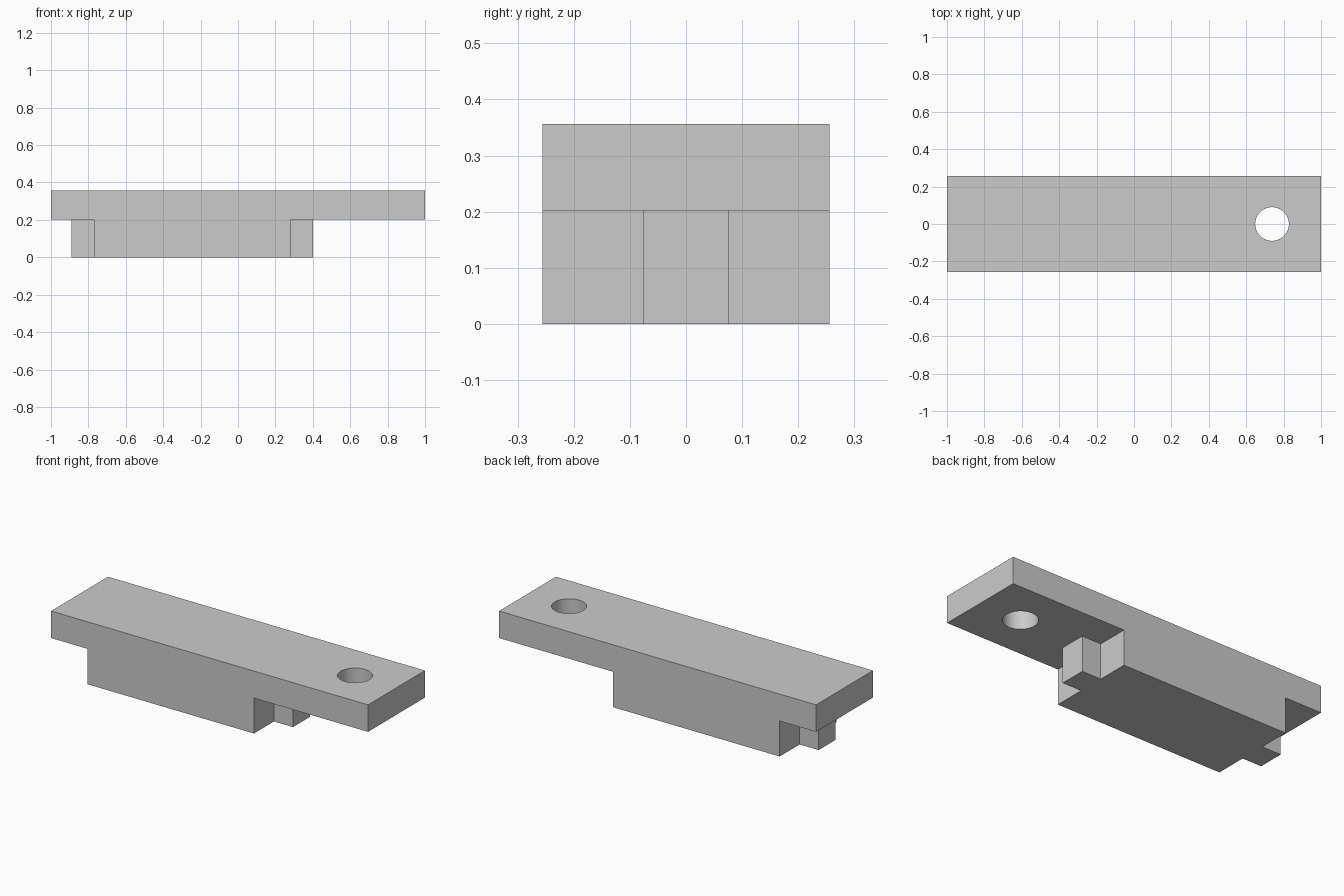
import bpy
import bmesh
from math import radians

default = bpy.data.objects.get("Cube")
if default:
    bpy.data.objects.remove(default, do_unlink=True)

GREY = (0.6, 0.6, 0.6, 1.0)
grey = bpy.data.materials.new("plain_grey")
grey.use_nodes = True
grey.diffuse_color = GREY
grey.node_tree.nodes["Principled BSDF"].inputs["Base Color"].default_value = GREY


def prism(name, outline, bottom, top):
    """Extrude a flat outline upward into a solid."""
    bm = bmesh.new()
    face = bm.faces.new([bm.verts.new((x, y, bottom)) for x, y in outline])
    raised = bmesh.ops.extrude_face_region(bm, geom=[face])["geom"]
    verts = [v for v in raised if isinstance(v, bmesh.types.BMVert)]
    bmesh.ops.translate(bm, verts=verts, vec=(0, 0, top - bottom))
    bmesh.ops.recalc_face_normals(bm, faces=bm.faces)
    mesh = bpy.data.meshes.new(name)
    bm.to_mesh(mesh)
    bm.free()
    mesh.materials.append(grey)
    obj = bpy.data.objects.new(name, mesh)
    bpy.context.collection.objects.link(obj)
    return obj


def combine(target, tool, operation):
    """Apply a boolean and discard the tool object."""
    mod = target.modifiers.new(operation.title(), "BOOLEAN")
    mod.operation = operation
    mod.solver = "EXACT"
    mod.object = tool
    bpy.context.view_layer.objects.active = target
    bpy.ops.object.modifier_apply(modifier=mod.name)
    bpy.data.objects.remove(tool, do_unlink=True)


HALF_WIDTH, TONGUE = 0.256, 0.076
STEP, HEIGHT = 0.202, 0.356

# Long top plate
plate = prism("mounting_plate",
              [(-1, -HALF_WIDTH), (1, -HALF_WIDTH), (1, HALF_WIDTH), (-1, HALF_WIDTH)],
              STEP, HEIGHT)

# Lower block with a narrow tongue at each end
half = [(-0.89, -TONGUE), (-0.77, -TONGUE), (-0.77, -HALF_WIDTH),
        (0.28, -HALF_WIDTH), (0.28, -TONGUE), (0.4, -TONGUE)]
block = prism("lower_block", half + [(x, -y) for x, y in reversed(half)], 0, STEP)
combine(plate, block, "UNION")

# Round through hole in the overhanging end
bpy.ops.mesh.primitive_cylinder_add(vertices=64, radius=0.09, depth=0.5,
                                    location=(0.738, 0, 0.28))
cutter = bpy.context.object
cutter.name = "hole_cutter"
cutter.hide_render = True
cutter.data.materials.append(grey)
combine(plate, cutter, "DIFFERENCE")

# Smooth hole wall, crisp edges elsewhere
bpy.ops.object.select_all(action="DESELECT")
plate.select_set(True)
bpy.context.view_layer.objects.active = plate
bpy.ops.object.shade_smooth_by_angle(angle=radians(30))
